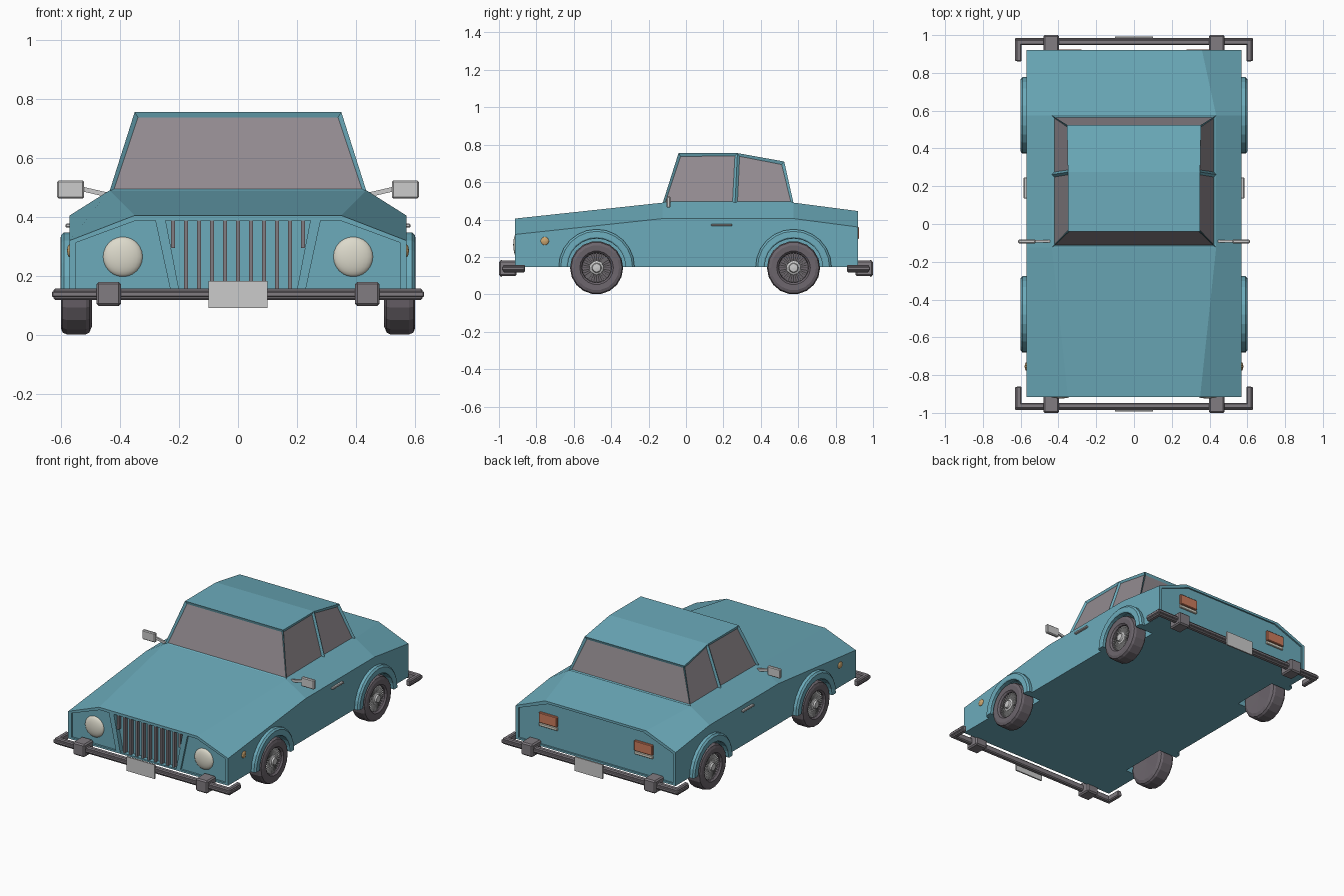
import bpy, bmesh
from math import sin, cos, pi, tau
from mathutils import Vector, Matrix

if "Cube" in bpy.data.objects:
    bpy.data.objects.remove(bpy.data.objects["Cube"])


def mat(name, rgb):
    m = bpy.data.materials.new(name)
    m.diffuse_color = (*rgb, 1)
    m.use_nodes = True
    m.node_tree.nodes["Principled BSDF"].inputs["Base Color"].default_value = m.diffuse_color
    return m


PAINT = mat("paint", (0.15, 0.41, 0.50))
GLASS = mat("glass", (0.29, 0.26, 0.28))
RUBBER = mat("rubber", (0.15, 0.13, 0.15))
TRIM = mat("trim", (0.22, 0.20, 0.22))
LAMP = mat("lamp", (0.72, 0.70, 0.60))
AMBER = mat("amber", (0.60, 0.38, 0.16))
RED = mat("red", (0.60, 0.20, 0.11))


def make(name, bm, *mats):
    bmesh.ops.remove_doubles(bm, verts=bm.verts, dist=1e-5)
    bmesh.ops.recalc_face_normals(bm, faces=bm.faces)
    me = bpy.data.meshes.new(name)
    bm.to_mesh(me)
    bm.free()
    for m in mats:
        me.materials.append(m)
    ob = bpy.data.objects.new(name, me)
    bpy.context.collection.objects.link(ob)
    return ob


def loft(rings, bm=None, closed=False):
    """Skin rings of points; cap both ends unless the rings form a loop."""
    bm = bm or bmesh.new()
    vs = [[bm.verts.new(p) for p in r] for r in rings]
    n = len(vs[0])
    for i in range(len(vs) - (0 if closed else 1)):
        a, b = vs[i], vs[(i + 1) % len(vs)]
        for k in range(n):
            bm.faces.new((a[k], a[(k + 1) % n], b[(k + 1) % n], b[k]))
    if not closed:
        bm.faces.new(vs[0])
        bm.faces.new(vs[-1])
    return bm


def add_box(bm, lo, hi, bevel=0.0):
    lo, hi = Vector(lo), Vector(hi)
    m = Matrix.Translation((lo + hi) / 2) @ Matrix.Diagonal((*(hi - lo), 1))
    vs = bmesh.ops.create_cube(bm, size=1, matrix=m)["verts"]
    if bevel:
        es = list({e for v in vs for e in v.link_edges})
        bmesh.ops.bevel(bm, geom=es, offset=bevel, segments=1, affect='EDGES')
    return bm


def prism(poly, y0, y1):
    return loft([[(x, y, z) for x, z in poly] for y in (y0, y1)])


def lathe(profile, y, z, s, n, arc=tau):
    """Spin (x, r) points about an axle along x; s picks the side."""
    full = arc == tau
    rings = [[(s * x, y + r * cos(arc * i / n), z + r * sin(arc * i / n)) for x, r in profile]
             for i in range(n if full else n + 1)]
    return loft(rings, closed=full)


AXLES = (("front", -0.478), ("rear", 0.575))
SIDES = (("right", 1), ("left", -1))

# Lower body: side, shoulder and top edge at each station along y
stations = [(-0.915, 0.32, 0.35, 0.405), (-0.125, 0.405, 0.435, 0.49), (0.27, 0.405, 0.435, 0.49),
            (0.575, 0.405, 0.435, 0.49), (0.92, 0.36, 0.36, 0.445)]
body = make("body", loft([[(-0.57, y, 0.145), (-0.57, y, sh), (-tx, y, tz),
                           (tx, y, tz), (0.57, y, sh), (0.57, y, 0.145)]
                          for y, sh, tx, tz in stations]), PAINT)

# Recesses: lamp panels, grille, tail panel and wheel wells
cutters = [prism([(-0.2, 0.155), (-0.245, 0.388), (0.245, 0.388), (0.2, 0.155)], -1, -0.885),
           prism([(-0.55, 0.157), (-0.55, 0.35), (-0.34, 0.43), (0.34, 0.43), (0.55, 0.35), (0.55, 0.157)], 0.91, 1)]
for _, s in SIDES:
    cutters.append(prism([(s * x, z) for x, z in ((0.23, 0.157), (0.28, 0.388), (0.345, 0.388),
                                                  (0.548, 0.313), (0.548, 0.157))], -1, -0.903))
    for _, y in AXLES:
        cutters.append(lathe([(0.47, 0), (0.47, 0.158), (0.7, 0.158), (0.7, 0)], y, 0.14, s, 24))
cutters = [make("cutter", c, PAINT) for c in cutters]
for c in cutters:
    c.hide_render = True
    mod = body.modifiers.new("recess", 'BOOLEAN')
    mod.operation, mod.solver, mod.object = 'DIFFERENCE', 'EXACT', c
dg = bpy.context.evaluated_depsgraph_get()
cut_mesh = bpy.data.meshes.new_from_object(body.evaluated_get(dg))
body.modifiers.clear()
body.data = cut_mesh
for c in cutters:
    bpy.data.objects.remove(c)

# Cabin with inset windows
cab = loft([[(-0.435, yb, 0.487), (-w, yt, zt), (w, yt, zt), (0.435, yb, 0.487)]
            for yb, yt, w, zt in ((-0.125, -0.04, 0.35, 0.755), (0.262, 0.275, 0.35, 0.755),
                                  (0.575, 0.525, 0.355, 0.71))])
bmesh.ops.recalc_face_normals(cab, faces=cab.faces)
panes = [f for f in cab.faces if abs(f.normal.z) < 0.7]
bmesh.ops.inset_individual(cab, faces=panes, thickness=0.019, depth=-0.01)
for f in panes:
    f.material_index = 1
make("cabin", cab, PAINT, GLASS)

# Grille bars
bm = bmesh.new()
for i in range(-5, 6):
    x = i * 0.044
    zb = 0.155 + max(0, (abs(x) + 0.007 - 0.2) / 0.045 * 0.233)
    add_box(bm, (x - 0.007, -0.91, zb), (x + 0.007, -0.88, 0.388))
make("grille_bars", bm, TRIM)

# Bumpers, overriders and plates at both ends
for end, e in (("front", -1), ("rear", 1)):
    def span(bm, x0, x1, y0, y1, z0, z1, b=0.0):
        y0, y1 = sorted((e * y0, e * y1))
        add_box(bm, (x0, y0, z0), (x1, y1, z1), b)
    bm = bmesh.new()
    span(bm, -0.625, 0.625, 0.947, 0.978, 0.118, 0.158, 0.006)
    span(bm, -0.63, 0.63, 0.955, 0.985, 0.128, 0.148, 0.004)
    for _, s in SIDES:
        x0, x1 = sorted((s * 0.595, s * 0.625))
        span(bm, x0, x1, 0.86, 0.975, 0.118, 0.158, 0.006)
        x0, x1 = sorted((s * 0.60, s * 0.63))
        span(bm, x0, x1, 0.863, 0.98, 0.128, 0.148, 0.004)
        span(bm, s * 0.438 - 0.042, s * 0.438 + 0.042, 0.905, 1.0, 0.098, 0.18, 0.008)
    make(end + "_bumper", bm, TRIM)
    bm = bmesh.new()
    span(bm, -0.1, 0.1, 0.984, 0.993, 0.092, 0.183)
    make(end + "_plate", bm)

for side, s in SIDES:
    # Headlight dome
    bm = bmesh.new()
    bmesh.ops.create_uvsphere(bm, u_segments=24, v_segments=12, radius=0.068,
                              matrix=Matrix.Translation((s * 0.39, -0.9, 0.265)) @ Matrix.Diagonal((1, 0.35, 1, 1)))
    for f in bm.faces:
        f.smooth = True
    make(side + "_headlight", bm, LAMP)
    # Tail light with reversing lamp
    make(side + "_tail_light", add_box(bmesh.new(), (s * 0.34 - 0.065, 0.9, 0.295), (s * 0.34 + 0.065, 0.924, 0.362), 0.004), RED)
    make(side + "_reverse_light", add_box(bmesh.new(), (s * 0.34 - 0.065, 0.9, 0.272), (s * 0.34 + 0.065, 0.92, 0.292), 0.003), LAMP)
    # Side marker
    bm = bmesh.new()
    bmesh.ops.create_uvsphere(bm, u_segments=16, v_segments=8, radius=0.022,
                              matrix=Matrix.Translation((s * 0.57, -0.755, 0.285)) @ Matrix.Diagonal((0.4, 1, 1, 1)))
    make(side + "_marker", bm, AMBER)
    # Door handle
    make(side + "_door_handle", add_box(bmesh.new(), (s * 0.574 - 0.01, 0.135, 0.364), (s * 0.574 + 0.01, 0.247, 0.377), 0.003))
    # Wing mirror on a slanted arm
    bm = add_box(bmesh.new(), (s * 0.567 - 0.046, -0.103, 0.463), (s * 0.567 + 0.046, -0.082, 0.523), 0.005)
    loft([[(s * x, -0.092 + a, z + b) for a, b in ((-0.006, -0.008), (0.006, -0.008), (0.006, 0.008), (-0.006, 0.008))]
          for x, z in ((0.43, 0.472), (0.53, 0.495))], bm)
    make(side + "_mirror", bm)

    for axle, y in AXLES:
        tag = axle + "_" + side
        # Flared arch
        make(tag + "_arch", lathe([(0.56, 0.155), (0.598, 0.155), (0.602, 0.162), (0.6, 0.192), (0.59, 0.203), (0.56, 0.203)],
                                  y, 0.145, s, 12, pi), PAINT)
        # Tyre
        make(tag + "_tyre", lathe([(0.5, 0.0), (0.495, 0.115), (0.503, 0.135), (0.515, 0.142), (0.58, 0.142), (0.594, 0.136),
                                   (0.6, 0.12), (0.598, 0.09), (0.588, 0.08), (0.565, 0.078), (0.565, 0.0)],
                                  y, 0.142, s, 18), RUBBER)
        # Wire wheel: hub and radial spokes
        bm = lathe([(0.56, 0.038), (0.585, 0.036), (0.59, 0.026), (0.6, 0.022), (0.602, 0.0), (0.56, 0.0)], y, 0.142, s, 18)
        for i in range(32):
            a = tau * i / 32
            new = bmesh.ops.create_cube(bm, size=1, matrix=Matrix.Translation((s * 0.576, y, 0.142))
                                        @ Matrix.Rotation(a, 4, 'X') @ Matrix.Translation((0, 0, 0.057))
                                        @ Matrix.Diagonal((0.012, 0.005, 0.048, 1)))
        make(tag + "_wire_wheel", bm)
